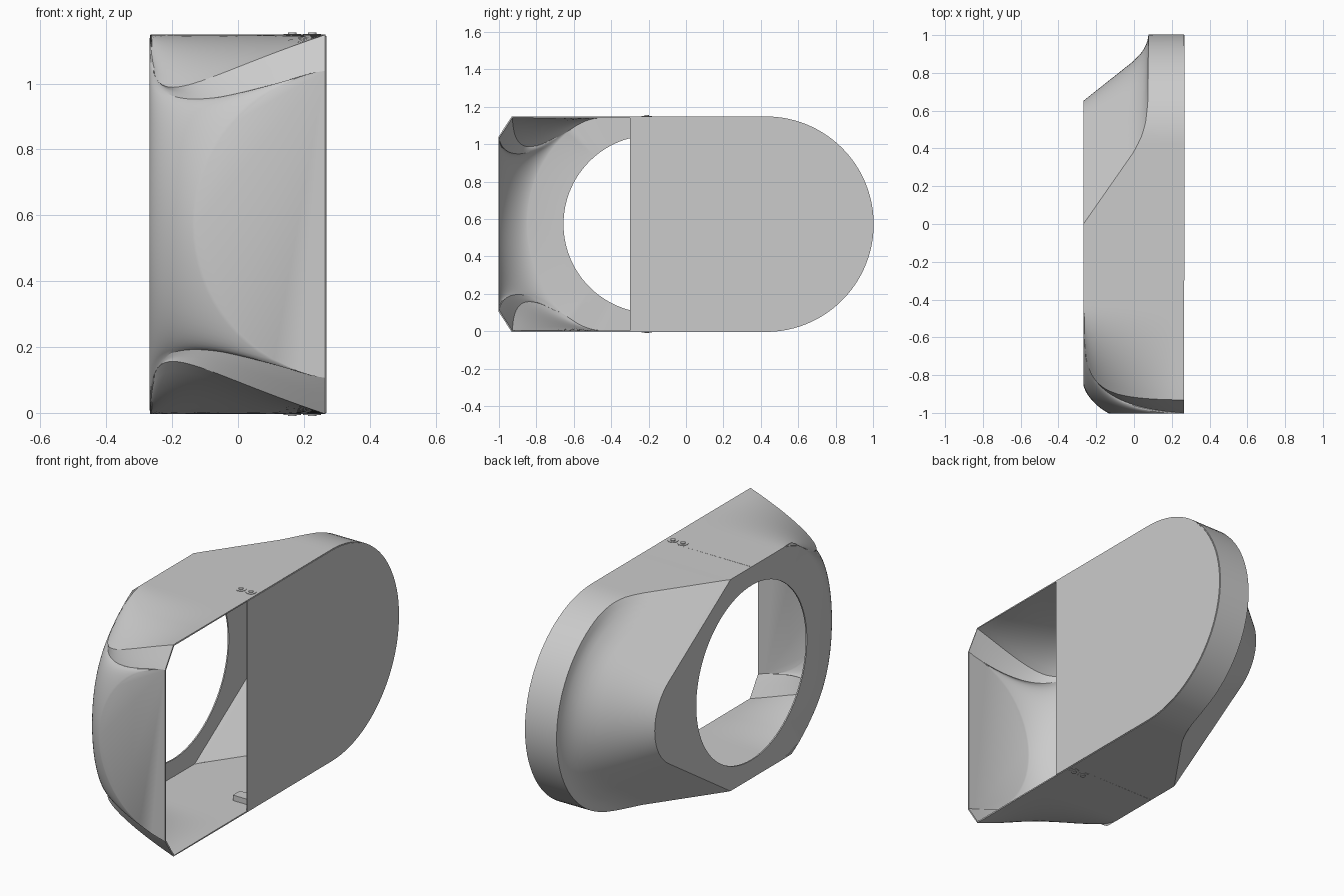
import bpy, bmesh, math
from mathutils import Vector

if "Cube" in bpy.data.objects:
    bpy.data.objects.remove(bpy.data.objects["Cube"])

H, MID = 1.145, 0.5725          # height and mid height
XL, XR = -0.265, 0.265          # left and right planes of the housing
SEAM, WALL = -0.18, 0.007       # seam between halves, sheet thickness
HOLE_R = 0.475


def lerp(a, b, t):
    return a + (b - a) * t


def finish(name, bm, sheet=True):
    bmesh.ops.remove_doubles(bm, verts=bm.verts, dist=0.0003)
    bmesh.ops.recalc_face_normals(bm, faces=bm.faces)
    mesh = bpy.data.meshes.new(name)
    bm.to_mesh(mesh)
    bm.free()
    obj = bpy.data.objects.new(name, mesh)
    bpy.context.collection.objects.link(obj)
    bpy.ops.object.select_all(action='DESELECT')
    obj.select_set(True)
    bpy.context.view_layer.objects.active = obj
    if sheet:
        mod = obj.modifiers.new("sheet", 'SOLIDIFY')
        mod.thickness, mod.offset = WALL, 0
        bpy.ops.object.modifier_apply(modifier=mod.name)
    bpy.ops.object.shade_smooth_by_angle(angle=math.radians(30))
    return obj


def add_grid(bm, rows):
    verts = [[bm.verts.new(p) for p in row] for row in rows]
    for r0, r1 in zip(verts, verts[1:]):
        for i in range(len(r0) - 1):
            bm.faces.new((r0[i], r0[i + 1], r1[i + 1], r1[i]))


def add_holed_wall(bm, outline):
    # flat wall between the outline and the round opening
    centre = Vector((XL, SEAM, MID))
    inner = [centre + (p - centre).normalized() * HOLE_R for p in outline]
    add_grid(bm, [outline, inner])


# ---- front shell: rounded nose lofted between two circular arcs ----
A_R, B_R, B_X = 0.67, 0.471, 0.341
A_END = math.asin(MID / A_R)
B_END = math.acos((B_X - XR) / B_R)
FLAT = 0.8                      # share of the loft that ends on the front face


def side_arc(t):
    a = t * A_END
    return Vector((XL, SEAM - A_R * math.cos(a), MID + A_R * math.sin(a)))


def front_arc(t):
    a = max(-1, min(1, t / FLAT)) * B_END
    p = Vector((B_X - B_R * math.cos(a), -1, MID + B_R * math.sin(a)))
    if abs(t) > FLAT:
        corner = Vector((XR, -0.93, H if t > 0 else 0))
        p = lerp(p, corner, (abs(t) - FLAT) / (1 - FLAT))
    return p


def nose_curve(t, n=28):
    p0, p3 = side_arc(t), front_arc(t)
    o1 = lerp(Vector((0.01, -0.05, 0)), Vector((0.004, -0.355, -0.262)), t * t)
    o2 = lerp(Vector((-0.07, 0.035, 0)), Vector((-0.447, 0.007, -0.15)), t * t)
    if t < 0:
        o1.z, o2.z = -o1.z, -o2.z
    p1, p2 = p0 + o1, p3 + o2
    pts = []
    for i in range(n + 1):
        s = i / n
        q = 1 - s
        pts.append(p0 * q**3 + p1 * (3 * q * q * s) + p2 * (3 * q * s * s) + p3 * s**3)
    return pts


def panel_column(fold, level, n=18):
    # sheet running from the seam, dipping down to meet the nose fold
    start, col = -0.45, []
    for i in range(n + 1):
        y = lerp(SEAM, fold.y, i / n)
        w = max(0, (y - start) / (fold.y - start))
        col.append(Vector((fold.x, y, level + (fold.z - level) * w * w)))
    return col


bm = bmesh.new()
steps = [i / 20 for i in range(-20, 21)]
nose = [nose_curve(t) for t in steps]
add_grid(bm, nose)
bm.faces.new([bm.verts.new(front_arc(t)) for t in steps if abs(t) <= FLAT + 0.001])
bottom = [panel_column(p, 0) for p in nose[0]]
top = [panel_column(p, H) for p in nose[-1]]
add_grid(bm, bottom)
add_grid(bm, top)
add_holed_wall(bm, bottom[0] + [side_arc(t) for t in steps[1:-1]] + top[0][::-1])
finish("front_shell", bm)

# ---- rear shell: drafted skirt blending into a round-ended rim ----
TIP = Vector((0.385, MID))      # centre of the rounded tip of the left wall
TIP_R, SLOPE, END_Y = 0.265, 0.663, 1 - MID
PROFILE = [(0, XL), (0.21, 0), (0.25, 0.038), (0.285, 0.062), (0.32, 0.075), (0.36, 0.08)]


def draft_x(d):
    for (d0, x0), (d1, x1) in zip(PROFILE, PROFILE[1:]):
        if d <= d1:
            return lerp(x0, x1, (d - d0) / (d1 - d0))
    return PROFILE[-1][1]


def rim_outline():
    straight, arc = 16, 48
    pts = [Vector((END_Y * i / straight, H)) for i in range(straight)]
    for i in range(arc + 1):
        a = math.pi * (0.5 - i / arc)
        pts.append(Vector((END_Y + MID * math.cos(a), MID + MID * math.sin(a))))
    return pts + [Vector((p.x, 0)) for p in reversed(pts[:straight])]


def skirt_line(q, n=14):
    # points from the left wall outline out to the rim, then across the rim
    v = q - TIP
    side = 1 if v.y >= 0 else -1
    along = Vector((1, -SLOPE * side)).normalized()
    normal = Vector((SLOPE, side)).normalized()
    if v.dot(along) <= 0:
        d = v.dot(normal) - TIP_R
    else:
        d, normal = v.length - TIP_R, v.normalized()
    d = max(d, 0)
    line = []
    for i in range(n + 1):
        di = d * i / n
        p = q - normal * (d - di)
        line.append(Vector((draft_x(di), p.x, p.y)))
    return line + [Vector((XR, q.x, q.y))]


bm = bmesh.new()
rim = rim_outline()
skirt = [skirt_line(q) for q in rim]
add_grid(bm, skirt)
ys = [SEAM * (1 - i / 5) for i in range(6)]
for z in (0, H):
    add_grid(bm, [[Vector((x, y, z)) for y in ys] for x in (XL, XR)])
add_holed_wall(bm, [Vector((XL, y, H)) for y in ys[:-1]] + [line[0] for line in skirt]
               + [Vector((XL, y, 0)) for y in reversed(ys[:-1])])
finish("rear_shell", bm)

# ---- flat cover closing the right side ----
bm = bmesh.new()
cover = [Vector((-0.3, H))] + rim + [Vector((-0.3, 0))]
bm.faces.new([bm.verts.new((XR, p.x, p.y)) for p in cover])
finish("side_cover", bm)


# ---- screws and inner tabs joining the halves ----
def add_disc(name, x, z, radius, depth):
    bm = bmesh.new()
    bmesh.ops.create_cone(bm, cap_ends=True, segments=24, radius1=radius,
                          radius2=radius, depth=depth)
    bmesh.ops.translate(bm, verts=bm.verts, vec=(x, -0.21, z))
    finish(name, bm, sheet=False)


for label, z, inward in (("top", H, -1), ("bottom", 0, 1)):
    for i, x in enumerate((0.165, 0.225)):
        add_disc(f"{label}_washer_{i + 1}", x, z, 0.027, 0.012)
        add_disc(f"{label}_screw_{i + 1}", x, z, 0.013, 0.02)
    bm = bmesh.new()
    bmesh.ops.create_cube(bm, size=1)
    bmesh.ops.scale(bm, verts=bm.verts, vec=(0.115, 0.06, 0.03))
    bmesh.ops.translate(bm, verts=bm.verts, vec=(0.195, -0.21, z + inward * 0.018))
    finish(f"{label}_tab", bm, sheet=False)
